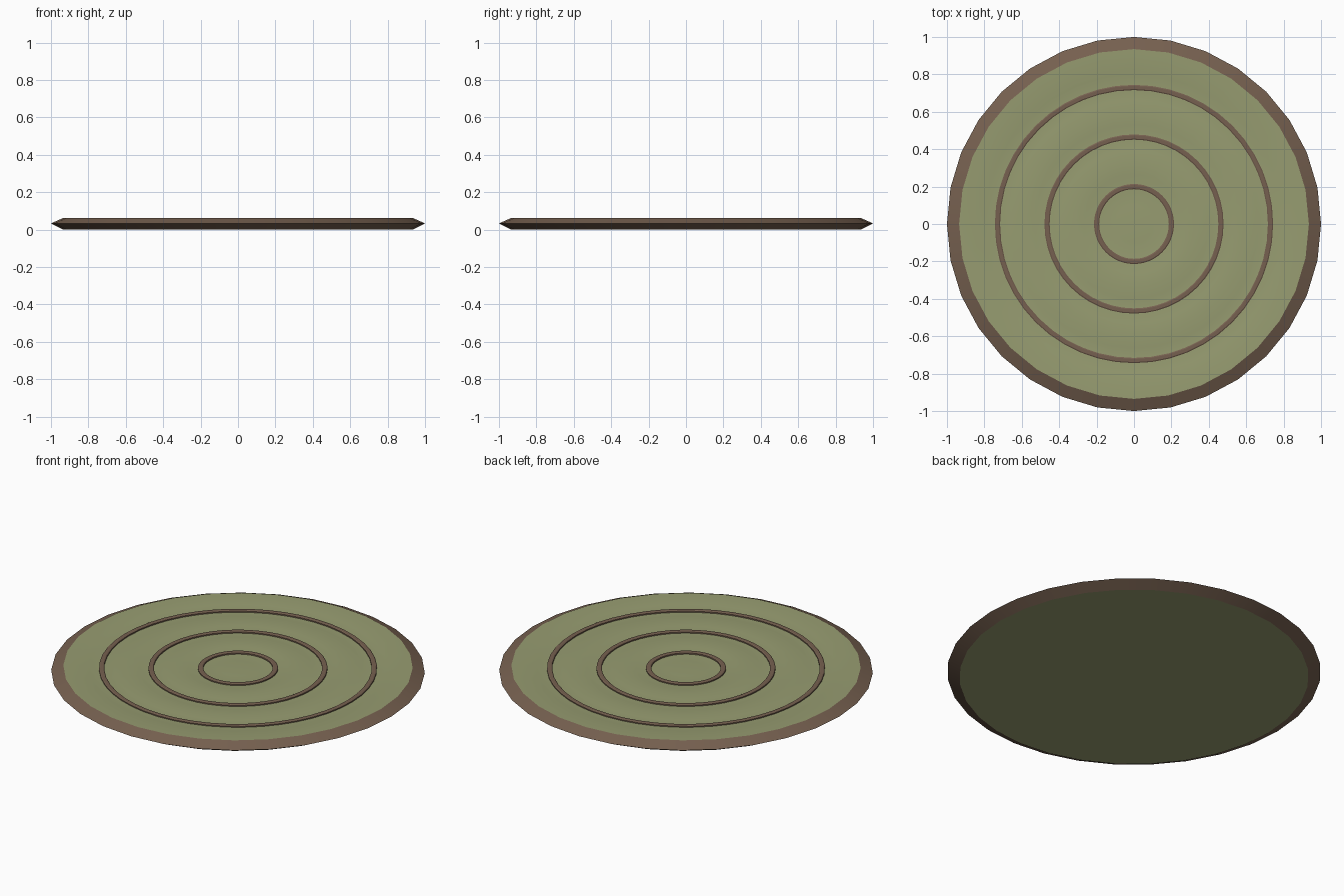
import bpy, bmesh, math

if "Cube" in bpy.data.objects:
    bpy.data.objects.remove(bpy.data.objects["Cube"])


def material(name, rgb):
    m = bpy.data.materials.new(name)
    m.diffuse_color = (*rgb, 1)
    m.use_nodes = True
    m.node_tree.nodes["Principled BSDF"].inputs["Base Color"].default_value = m.diffuse_color
    return m


GREEN = material("sage green", (0.31, 0.335, 0.165))
BROWN = material("earth brown", (0.18, 0.117, 0.079))


def lathe(name, profile, sides, mat, closed=False, angle=30):
    """Spin (radius, z) points round the z axis; radius 0 makes a pole."""
    bm = bmesh.new()
    rings = []
    for r, z in profile:
        if r == 0:
            rings.append([bm.verts.new((0, 0, z))] * sides)
        else:
            rings.append([bm.verts.new((r * math.cos(2 * math.pi * i / sides),
                                        r * math.sin(2 * math.pi * i / sides), z))
                          for i in range(sides)])
    pairs = list(zip(rings, rings[1:]))
    if closed:
        pairs.append((rings[-1], rings[0]))
    for a, b in pairs:
        for i in range(sides):
            j = (i + 1) % sides
            corners = list(dict.fromkeys((a[i], a[j], b[j], b[i])))
            bm.faces.new(corners)
    me = bpy.data.meshes.new(name)
    bm.to_mesh(me)
    bm.free()
    ob = bpy.data.objects.new(name, me)
    bpy.context.collection.objects.link(ob)
    me.materials.append(mat)
    bpy.ops.object.select_all(action='DESELECT')
    ob.select_set(True)
    bpy.context.view_layer.objects.active = ob
    bpy.ops.object.shade_smooth_by_angle(angle=math.radians(angle))
    return ob


SIDES = 32
EDGE = 0.935
RINGS = (0.2, 0.465, 0.73)

# Flat underside
lathe("underside", [(0, 0), (EDGE, 0)][::-1], SIDES, GREEN)

# Pointed rim
lathe("rim", [(EDGE, 0), (1.0, 0.033), (EDGE, 0.062)], SIDES, BROWN)

# Softly padded top with a shallow valley under each ring
top = [(EDGE, 0.062), (0.88, 0.061), (0.80, 0.056)]
bounds = RINGS[::-1]
for k, r in enumerate(bounds):
    top.append((r, 0.048))
    if k + 1 < len(bounds):
        gap = r - bounds[k + 1]
        top += [(r - gap * f, z) for f, z in
                ((0.25, 0.0535), (0.5, 0.056), (0.75, 0.0545))]
top += [(0.1, 0.051), (0, 0.052)]
lathe("padded_top", top[::-1], SIDES, GREEN)
for ob in [bpy.data.objects["padded_top"], bpy.data.objects["underside"]]:
    bm = bmesh.new()
    bm.from_mesh(ob.data)
    up = ob.name == "padded_top"
    flip = [f for f in bm.faces if (f.normal.z > 0) != up]
    bmesh.ops.reverse_faces(bm, faces=flip)
    bm.to_mesh(ob.data)
    bm.free()

# Slim raised rings
for k, r in enumerate(RINGS):
    w = 0.014
    lathe(f"ring_{k + 1}",
          [(r - w, 0.044), (r + w, 0.044), (r + w, 0.056),
           (r + w * 0.6, 0.0595), (r - w * 0.6, 0.0595), (r - w, 0.056)],
          48, BROWN, closed=True)
